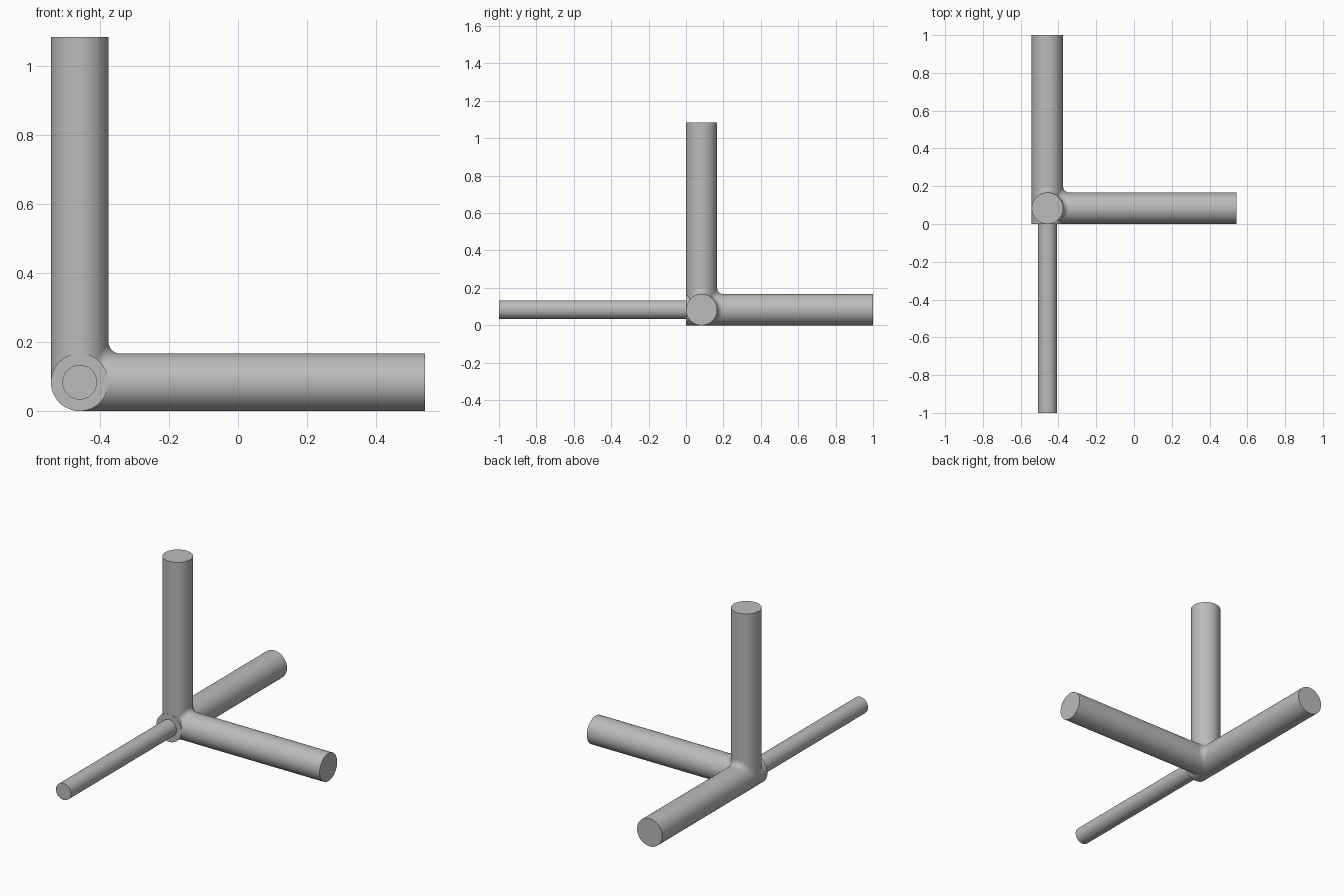
import bpy, bmesh
from math import sin, cos, radians
from mathutils import Vector

cube = bpy.data.objects.get("Cube")
if cube:
    bpy.data.objects.remove(cube, do_unlink=True)

R = 0.0833          # thick bar radius
THIN = 0.05         # thin bar radius
BLEND = 0.033       # fillet radius where thick bars meet
CORNER = Vector((-0.4583, R, R))
X, Y, Z = Vector((1, 0, 0)), Vector((0, 1, 0)), Vector((0, 0, 1))

grey = bpy.data.materials.new("plain grey")
grey.use_nodes = True
colour = (0.5, 0.5, 0.5, 1)
grey.diffuse_color = colour
grey.node_tree.nodes["Principled BSDF"].inputs["Base Color"].default_value = colour


def finish(obj):
    obj.data.materials.append(grey)
    bpy.ops.object.select_all(action='DESELECT')
    obj.select_set(True)
    bpy.context.view_layer.objects.active = obj
    bpy.ops.object.shade_smooth_by_angle(angle=radians(35))


def bar(name, axis, start, end, radius):
    """Round bar along an axis, measured from the corner."""
    bpy.ops.mesh.primitive_cylinder_add(
        vertices=96, radius=radius, depth=end - start,
        location=CORNER + axis * (start + end) / 2,
        rotation=axis.to_track_quat('Z', 'Y').to_euler())
    obj = bpy.context.object
    obj.name = name
    finish(obj)


def sheet(name, rows):
    """Skin rows of (point, ball centre) pairs, facing the ball centres."""
    bm = bmesh.new()
    grid = [[(bm.verts.new(p), c) for p, c in row] for row in rows]
    for r0, r1 in zip(grid, grid[1:]):
        for i in range(len(r0) - 1):
            quad = [r0[i], r0[i + 1]] + ([r1[i + 1]] if i + 1 < len(r1) else []) + [r1[i]]
            # triangular patches have shrinking rows, so split their cells
            cells = [quad] if len(r0) == len(r1) or len(quad) == 3 else [
                [quad[0], quad[1], quad[3]], quad[1:]]
            for cell in cells:
                face = bm.faces.new([v for v, c in cell])
                face.normal_update()
                if face.normal.dot(cell[0][1] - face.calc_center_median()) < 0:
                    face.normal_flip()
    mesh = bpy.data.meshes.new(name)
    bm.to_mesh(mesh)
    bm.free()
    obj = bpy.data.objects.new(name, mesh)
    bpy.context.collection.objects.link(obj)
    finish(obj)


def fillet(name, a, b, c, steps=40, arc=8):
    """Rolling-ball blend between the bars along a and b."""
    rows = []
    for i in range(steps + 1):
        t = radians(-89 + 134 * i / steps)
        n1, n2 = b * cos(t) + c * sin(t), a * cos(t) + c * sin(t)
        centre = CORNER + (R + BLEND) * ((a + b) * cos(t) + c * sin(t))
        rows.append([(centre - BLEND * n1.lerp(n2, j / arc).normalized(), centre)
                     for j in range(arc + 1)])
    sheet(name, rows)


# Bars
bar("side_bar", X, 0, 1, R)
bar("upright_bar", Z, 0, 1, R)
bar("rear_bar", Y, -R, 1 - R, R)
bar("thin_front_bar", Y, -1 - R, -R, THIN)

# Blends between each pair of thick bars
fillet("side_rear_fillet", X, Y, Z)
fillet("rear_upright_fillet", Y, Z, X)
fillet("upright_side_fillet", Z, X, Y)

# Ball-shaped patch where the three blends meet
centre = CORNER + (X + Y + Z) * (R + BLEND) / 2 ** 0.5
N = 8
patch = []
for i in range(N + 1):
    row = []
    for j in range(N + 1 - i):
        n = (X + Y) * (N - i - j) + (Y + Z) * i + (Z + X) * j
        row.append((centre - BLEND * n.normalized(), centre))
    patch.append(row)
sheet("inner_corner_patch", patch)
